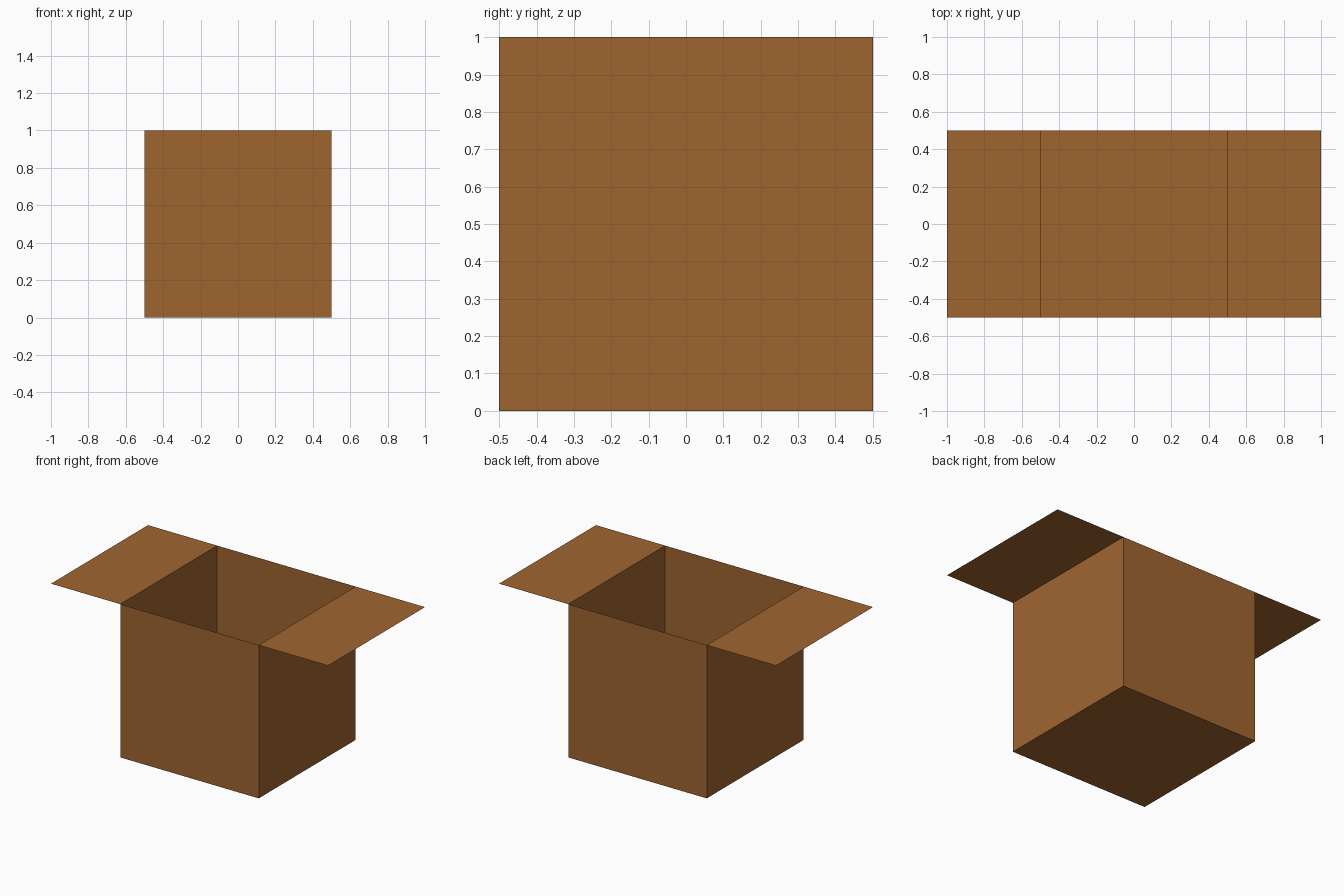
import bpy, bmesh
from mathutils import Matrix, Vector

if "Cube" in bpy.data.objects:
    bpy.data.objects.remove(bpy.data.objects["Cube"])

cardboard = bpy.data.materials.new("cardboard")
cardboard.diffuse_color = (0.35, 0.13, 0.03, 1.0)
cardboard.use_nodes = True
cardboard.node_tree.nodes["Principled BSDF"].inputs["Base Color"].default_value = cardboard.diffuse_color


def finish(name, bm):
    mesh = bpy.data.meshes.new(name)
    bm.to_mesh(mesh)
    bm.free()
    mesh.materials.append(cardboard)
    obj = bpy.data.objects.new(name, mesh)
    bpy.context.collection.objects.link(obj)
    return obj


# Box body: a paper-thin cube with the top left open
bm = bmesh.new()
bmesh.ops.create_cube(bm, size=1.0, matrix=Matrix.Translation((0, 0, 0.5)))
top = [f for f in bm.faces if f.calc_center_median().z > 0.99]
bmesh.ops.delete(bm, geom=top, context='FACES_ONLY')
finish("box_body", bm)

# Two lid flaps folded out flat from the left and right rims
for name, side in (("left_flap", -1), ("right_flap", 1)):
    bm = bmesh.new()
    place = Matrix.Translation((side * 0.75, 0, 1.0)) @ Matrix.Diagonal(Vector((0.5, 1, 1, 1)))
    bmesh.ops.create_grid(bm, x_segments=1, y_segments=1, size=0.5, matrix=place)
    finish(name, bm)
